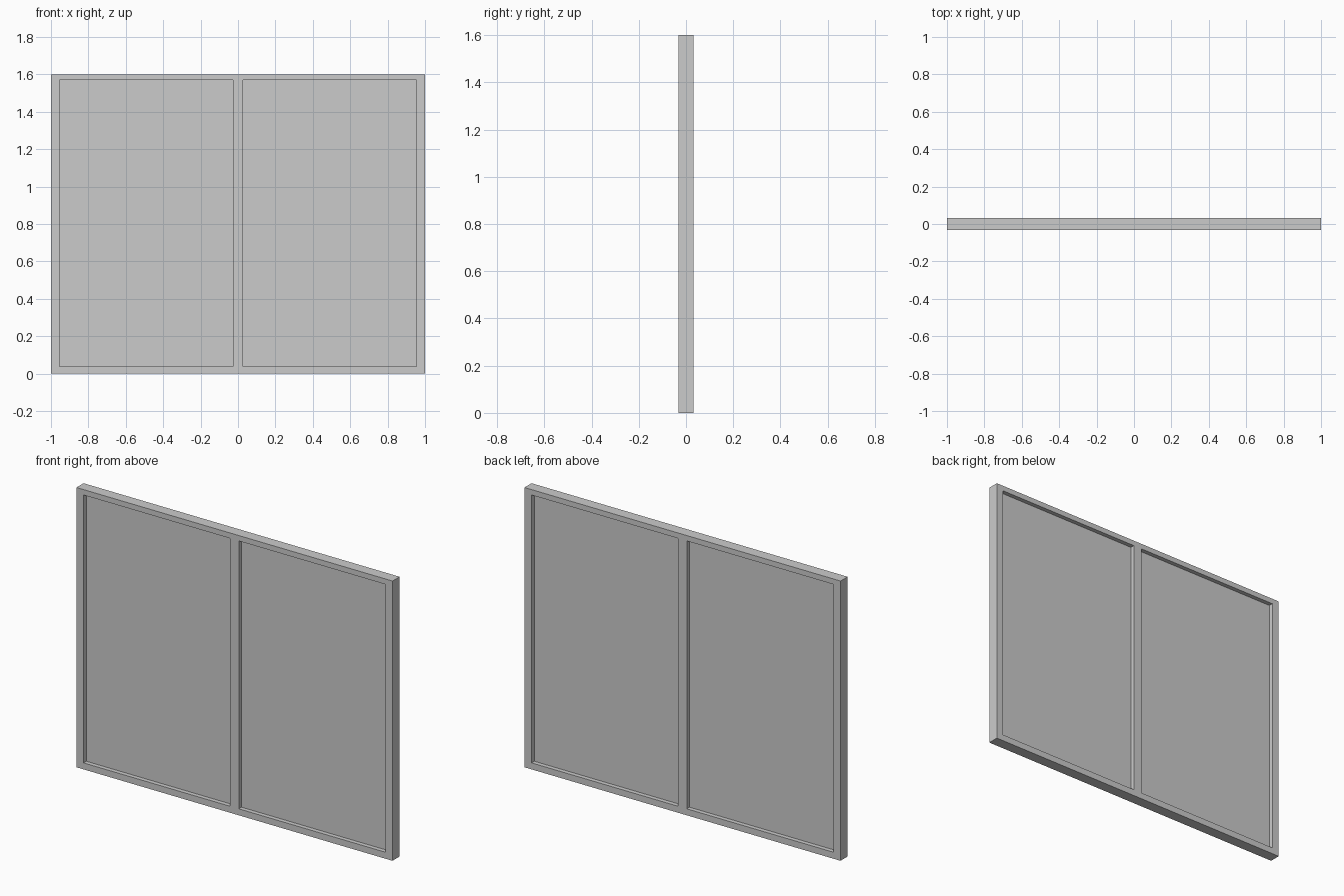
import bpy, bmesh, math

if "Cube" in bpy.data.objects:
    bpy.data.objects.remove(bpy.data.objects["Cube"])

DEPTH = 0.064          # frame thickness in y
PANE = 0.014           # pane thickness in y
XS = [-1.0, -0.955, -0.028, 0.028, 0.955, 1.0]
ZS = [0.0, 0.037, 1.569, 1.6]


def slab(name, cells, thickness):
    """Flat panel made of grid cells in the xz plane, thickened about y = 0."""
    bm = bmesh.new()
    for i, j in cells:
        corners = [(i, j), (i + 1, j), (i + 1, j + 1), (i, j + 1)]
        bm.faces.new([bm.verts.new((XS[a], -thickness / 2, ZS[b])) for a, b in corners])
    bmesh.ops.remove_doubles(bm, verts=bm.verts, dist=1e-5)
    ext = bmesh.ops.extrude_face_region(bm, geom=bm.faces[:])
    moved = [g for g in ext["geom"] if isinstance(g, bmesh.types.BMVert)]
    bmesh.ops.translate(bm, verts=moved, vec=(0, thickness, 0))
    bmesh.ops.recalc_face_normals(bm, faces=bm.faces)
    mesh = bpy.data.meshes.new(name)
    bm.to_mesh(mesh)
    bm.free()
    obj = bpy.data.objects.new(name, mesh)
    bpy.context.collection.objects.link(obj)
    return obj


# Frame with centre mullion: every grid cell except the two openings
openings = [(1, 1), (3, 1)]
frame_cells = [(i, j) for i in range(5) for j in range(3) if (i, j) not in openings]
slab("window_frame", frame_cells, DEPTH)

# Thin panes recessed on both sides
for side, cell in zip(("left", "right"), openings):
    slab(f"{side}_pane", [cell], PANE)
